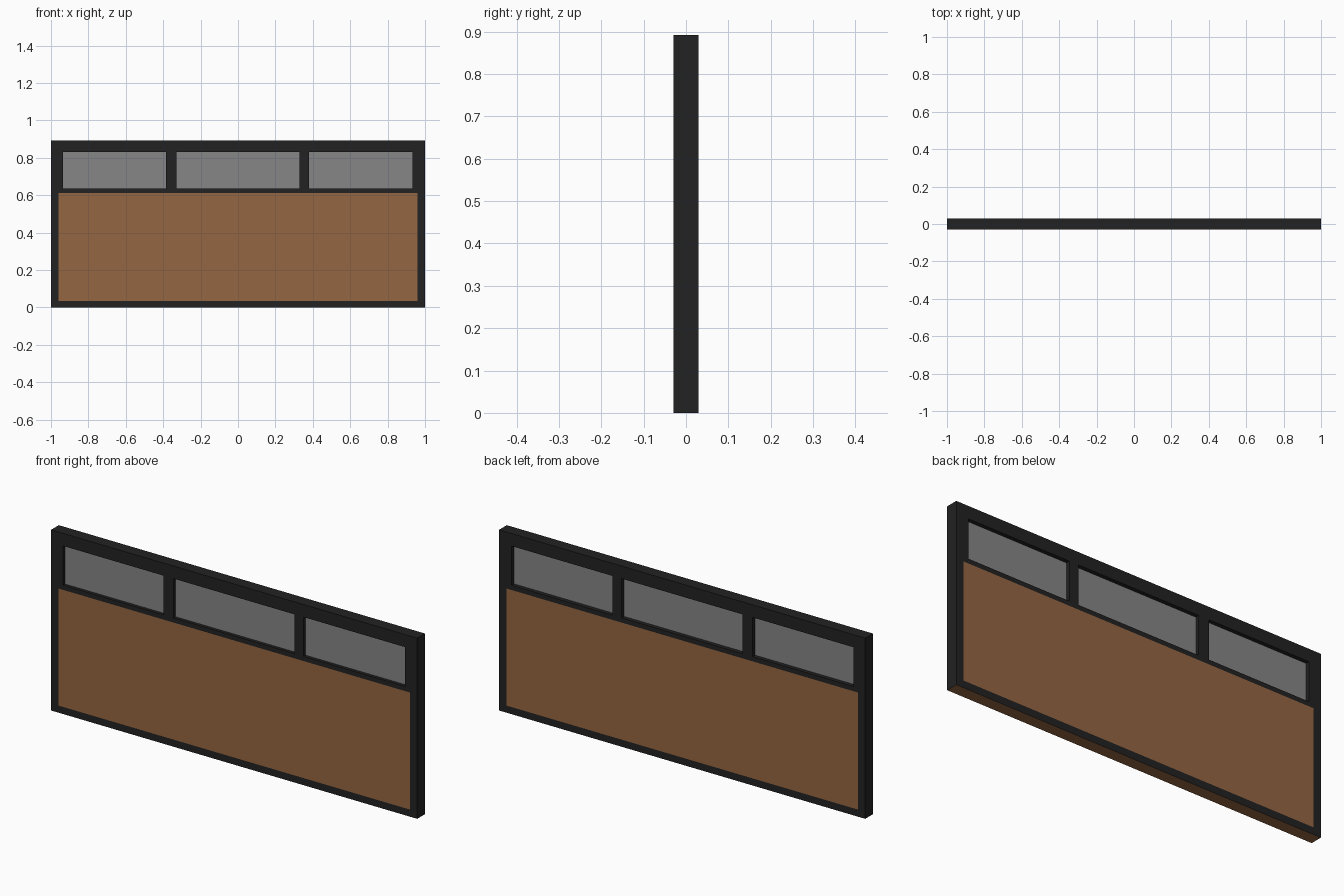
import bpy, bmesh
from mathutils import Vector

if "Cube" in bpy.data.objects:
    bpy.data.objects.remove(bpy.data.objects["Cube"])


def material(name, rgb):
    m = bpy.data.materials.new(name)
    m.diffuse_color = (*rgb, 1)
    m.use_nodes = True
    m.node_tree.nodes["Principled BSDF"].inputs["Base Color"].default_value = m.diffuse_color
    return m


dark = material("dark_frame", (0.016, 0.016, 0.016))
wood = material("brown_wood", (0.30, 0.133, 0.054))
grey = material("grey_glass", (0.24, 0.24, 0.24))


def add_object(name, bm, mats):
    bmesh.ops.recalc_face_normals(bm, faces=bm.faces[:])
    me = bpy.data.meshes.new(name)
    bm.to_mesh(me)
    bm.free()
    for m in mats:
        me.materials.append(m)
    ob = bpy.data.objects.new(name, me)
    bpy.context.collection.objects.link(ob)
    return ob


HALF = 0.03                                   # half thickness of the board
WINDOWS = [(-0.935, -0.385), (-0.33, 0.33), (0.38, 0.932)]
WIN_Z = (0.636, 0.83)
PANEL_X, PANEL_Z = 0.96, (0.035, 0.613)

# Frame with three through openings and flush wooden panel faces
xs = sorted([-1, 1, -PANEL_X, PANEL_X] + [x for w in WINDOWS for x in w])
zs = [0, *PANEL_Z, *WIN_Z, 0.892]
bm = bmesh.new()
grid = [[bm.verts.new((x, -HALF, z)) for z in zs] for x in xs]
for i in range(len(xs) - 1):
    for j in range(len(zs) - 1):
        cx, cz = (xs[i] + xs[i + 1]) / 2, (zs[j] + zs[j + 1]) / 2
        if WIN_Z[0] < cz < WIN_Z[1] and any(a < cx < b for a, b in WINDOWS):
            continue
        bm.faces.new((grid[i][j], grid[i + 1][j], grid[i + 1][j + 1], grid[i][j + 1]))
ext = bmesh.ops.extrude_face_region(bm, geom=bm.faces[:], use_keep_orig=True)
moved = [g for g in ext["geom"] if isinstance(g, bmesh.types.BMVert)]
bmesh.ops.translate(bm, vec=(0, 2 * HALF, 0), verts=moved)

# Wood on the big panel (front and back) and on the underside
for f in bm.faces:
    c = f.calc_center_median()
    panel = abs(c.x) < PANEL_X and PANEL_Z[0] < c.z < PANEL_Z[1]
    f.material_index = 1 if panel or c.z < 1e-4 else 0
add_object("side_board_frame", bm, [dark, wood])

# Recessed window panes
for n, (a, b) in enumerate(WINDOWS):
    bm = bmesh.new()
    bmesh.ops.create_cube(bm, size=1)
    bmesh.ops.scale(bm, vec=(b - a, 0.025, WIN_Z[1] - WIN_Z[0]), verts=bm.verts)
    bmesh.ops.translate(bm, vec=Vector(((a + b) / 2, -0.002, sum(WIN_Z) / 2)), verts=bm.verts)
    add_object(f"window_pane_{n + 1}", bm, [grey])
